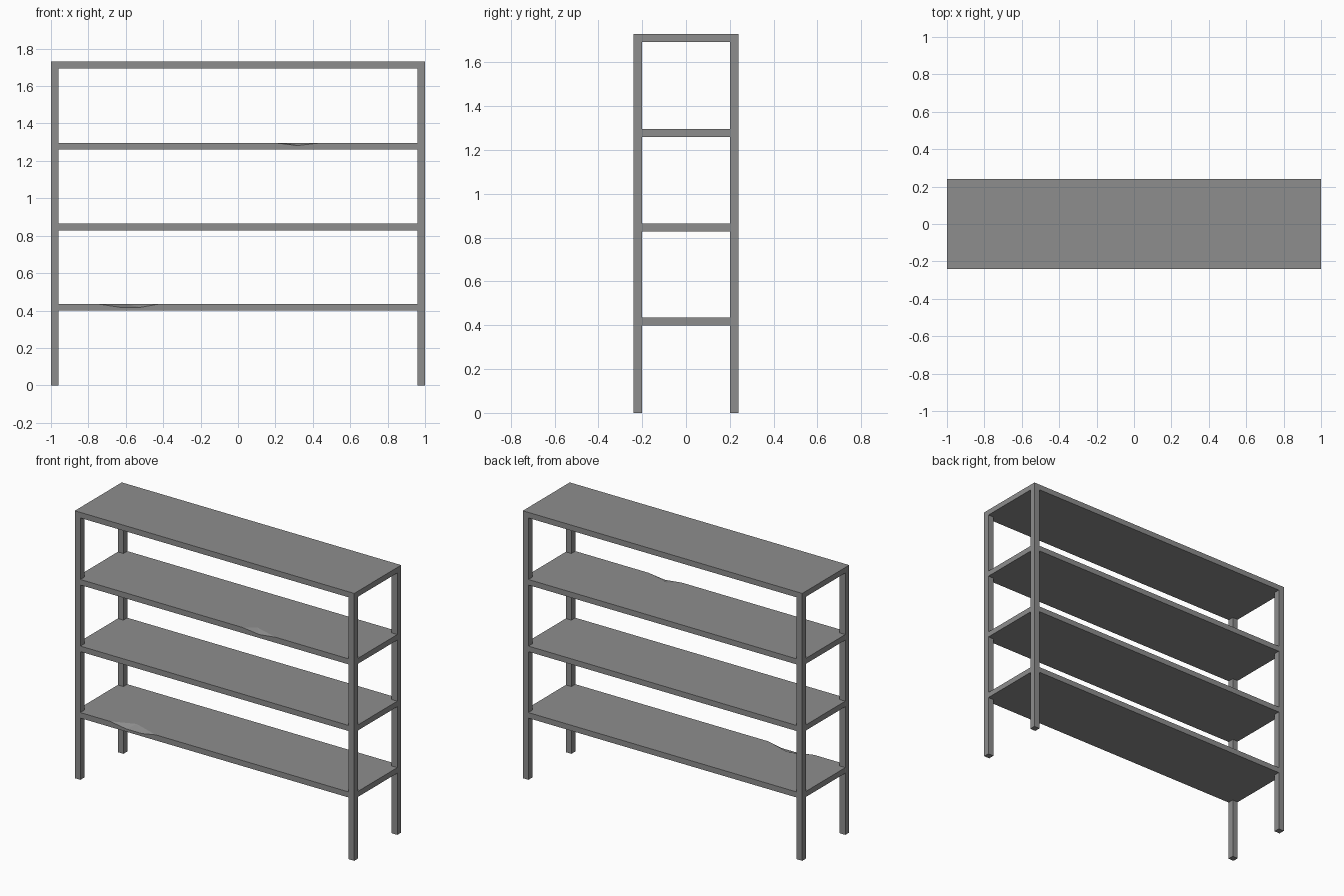
import bpy, bmesh

if "Cube" in bpy.data.objects:
    bpy.data.objects.remove(bpy.data.objects["Cube"])

X, Y, H = 1.0, 0.24, 1.73   # half length, half depth, height
P, T = 0.04, 0.036          # post width, shelf thickness

grey = bpy.data.materials.new("steel_grey")
grey.diffuse_color = (0.27, 0.27, 0.27, 1)
grey.use_nodes = True
grey.node_tree.nodes["Principled BSDF"].inputs["Base Color"].default_value = grey.diffuse_color


def finish(bm, name):
    bmesh.ops.recalc_face_normals(bm, faces=bm.faces)
    me = bpy.data.meshes.new(name)
    bm.to_mesh(me)
    bm.free()
    me.materials.append(grey)
    ob = bpy.data.objects.new(name, me)
    bpy.context.scene.collection.objects.link(ob)
    return ob


def box(name, x0, x1, y0, y1, z0, z1):
    bm = bmesh.new()
    bmesh.ops.create_cube(bm, size=1)
    for v in bm.verts:
        v.co = ((x0 + x1) / 2 + v.co.x * (x1 - x0),
                (y0 + y1) / 2 + v.co.y * (y1 - y0),
                (z0 + z1) / 2 + v.co.z * (z1 - z0))
    return finish(bm, name)


def shelf(name, top, rim=(), apex=()):
    """Shelf notched round the posts; rim = (x, drop) of a dented front edge."""
    bm = bmesh.new()
    a, b = X - P, Y - P
    # outline from front right, counter-clockwise, to front left
    pts = [(a, -Y), (a, -b), (X, -b), (X, b), (a, b), (a, Y),
           (-a, Y), (-a, b), (-X, b), (-X, -b), (-a, -b), (-a, -Y)]
    up = [bm.verts.new((x, y, top)) for x, y in pts]
    low = [bm.verts.new((x, y, top - T)) for x, y in pts]
    edge = [bm.verts.new((x, -Y, top - d)) for x, d in rim]
    bm.faces.new(low)
    for i in range(len(pts) - 1):
        bm.faces.new((up[i], low[i], low[i + 1], up[i + 1]))
    bm.faces.new([low[-1], low[0], up[0]] + edge[::-1] + [up[-1]])
    if edge:
        # dent facets fan out from a point on the flat top
        tip = bm.verts.new((apex[0], apex[1], top))
        for e, f in zip(edge, edge[1:]):
            bm.faces.new((e, f, tip))
        bm.faces.new(up + [edge[0], tip, edge[-1]])
    else:
        bm.faces.new(up)
    return finish(bm, name)


# corner posts
for sx, side in ((-1, "left"), (1, "right")):
    for sy, end in ((-1, "front"), (1, "back")):
        xs = sorted((sx * X, sx * (X - P)))
        ys = sorted((sy * Y, sy * (Y - P)))
        box(f"{end}_{side}_post", *xs, *ys, 0, H - T)

# top slab and three shelves, two of them with a dented front edge
box("top_shelf", -X, X, -Y, Y, H - T, H)
shelf("upper_shelf", 1.296, [(0.2, 0), (0.32, 0.014), (0.44, 0)], (0.27, -0.19))
shelf("middle_shelf", 0.865)
shelf("lower_shelf", 0.435,
      [(-0.75, 0), (-0.63, 0.018), (-0.52, 0.018), (-0.42, 0)], (-0.6, -0.18))
